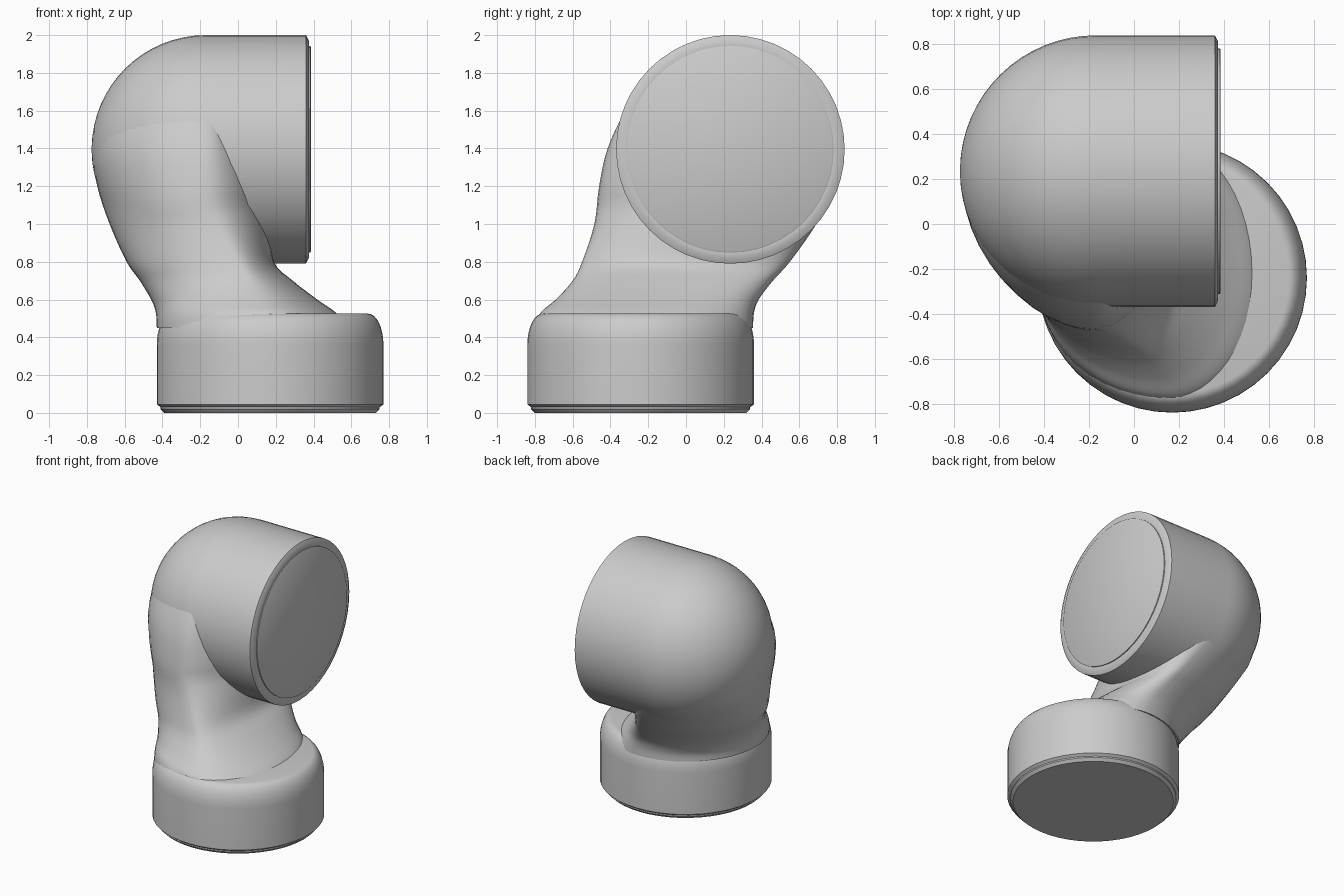
import bpy
import math
from mathutils import Vector, Matrix

cube = bpy.data.objects.get("Cube")
if cube:
    bpy.data.objects.remove(cube)

grey = bpy.data.materials.new("plain grey")
grey.use_nodes = True
GREY = (0.6, 0.6, 0.6, 1)
grey.diffuse_color = GREY
grey.node_tree.nodes["Principled BSDF"].inputs["Base Color"].default_value = GREY

BASE = Vector((0.17, -0.24, 0))
HEAD = Vector((-0.17, 0.235, 1.395))
RADIUS = 0.605
SIDES = 48


def skin(name, rings, matrix=Matrix()):
    """Skin a stack of equal rings, cap both ends and shade smooth."""
    n = len(rings[0])
    verts = [matrix @ p for ring in rings for p in ring]
    faces = [(k * n + i, k * n + (i + 1) % n,
              (k + 1) * n + (i + 1) % n, (k + 1) * n + i)
             for k in range(len(rings) - 1) for i in range(n)]
    faces.append(tuple(reversed(range(n))))
    faces.append(tuple(range(len(verts) - n, len(verts))))
    mesh = bpy.data.meshes.new(name)
    mesh.from_pydata(verts, [], faces)
    mesh.materials.append(grey)
    obj = bpy.data.objects.new(name, mesh)
    bpy.context.collection.objects.link(obj)
    bpy.ops.object.select_all(action="DESELECT")
    obj.select_set(True)
    bpy.context.view_layer.objects.active = obj
    bpy.ops.object.shade_smooth_by_angle(angle=math.radians(35))
    return obj


def lathe(name, profile, matrix):
    """Turn a (radius, height) profile about the local z axis."""
    angles = [math.tau * i / SIDES for i in range(SIDES)]
    rings = [[Vector((r * math.cos(a), r * math.sin(a), h)) for a in angles]
             for r, h in profile]
    return skin(name, rings, matrix)


def arc(r, h, rx, ry, start, end, steps):
    """Points of an elliptical arc, angles in degrees."""
    out = []
    for i in range(steps + 1):
        a = math.radians(start + (end - start) * i / steps)
        out.append((r + rx * math.cos(a), h + ry * math.sin(a)))
    return out


# Round base collar with a softened shoulder
stand = Matrix.Translation(BASE)
lathe("base_collar", [(0.58, 0.03), (0.6, 0.045)]
      + arc(0.52, 0.36, 0.08, 0.165, 0, 90, 8), stand)
lathe("base_plate", [(0.56, 0), (0.58, 0.02), (0.58, 0.035)], stand)

# Head: domed at the back, open barrel toward +x
turn = Matrix.Translation(HEAD) @ Matrix.Rotation(math.pi / 2, 4, "Y")
lathe("head_barrel", arc(0, 0, RADIUS, RADIUS, -89, 0, 16)
      + [(RADIUS, 0.53), (0.575, 0.545), (0.552, 0.545)], turn)
lathe("head_face", [(0.547, 0.53), (0.547, 0.552), (0.54, 0.556)], turn)

# Neck sections: height, left x, right x, front y, back y
SECTIONS = [
    (0.45, -0.43, 0.6, -0.8, 0.355),
    (0.53, -0.435, 0.52, -0.77, 0.36),
    (0.6, -0.46, 0.42, -0.69, 0.385),
    (0.7, -0.52, 0.29, -0.6, 0.46),
    (0.8, -0.59, 0.19, -0.55, 0.55),
    (1.0, -0.68, 0.17, -0.485, 0.69),
    (1.2, -0.745, 0.16, -0.46, 0.79),
    (1.4, -0.77, 0.1, -0.415, 0.81),
    (1.6, -0.71, 0.03, -0.32, 0.74),
    (1.75, -0.55, -0.05, -0.2, 0.6),
]


def spline(a, b, c, d, t):
    return b + 0.5 * t * (c - a + t * (2 * a - 5 * b + 4 * c - d
                                       + t * (3 * (b - c) + d - a)))


def section(row):
    """Egg-shaped ring whose centre drifts from the base to the head."""
    z, x0, x1, y0, y1 = row
    mid = BASE.lerp(HEAD, min(max((z - 0.5) / 0.6, 0), 1))
    ring = []
    for i in range(SIDES):
        c = math.cos(math.tau * i / SIDES)
        s = math.sin(math.tau * i / SIDES)
        ring.append(Vector((mid.x + abs(c) * ((x1 if c > 0 else x0) - mid.x),
                            mid.y + abs(s) * ((y1 if s > 0 else y0) - mid.y), z)))
    return ring


# Neck blending the base into the head
rows = [SECTIONS[0]] + SECTIONS + [SECTIONS[-1]]
neck_rings = []
for k in range(1, len(rows) - 2):
    for j in range(4):
        neck_rings.append(section([spline(*p, j / 4) for p in zip(*rows[k - 1:k + 3])]))
neck_rings.append(section(rows[-1]))
skin("neck", neck_rings)
